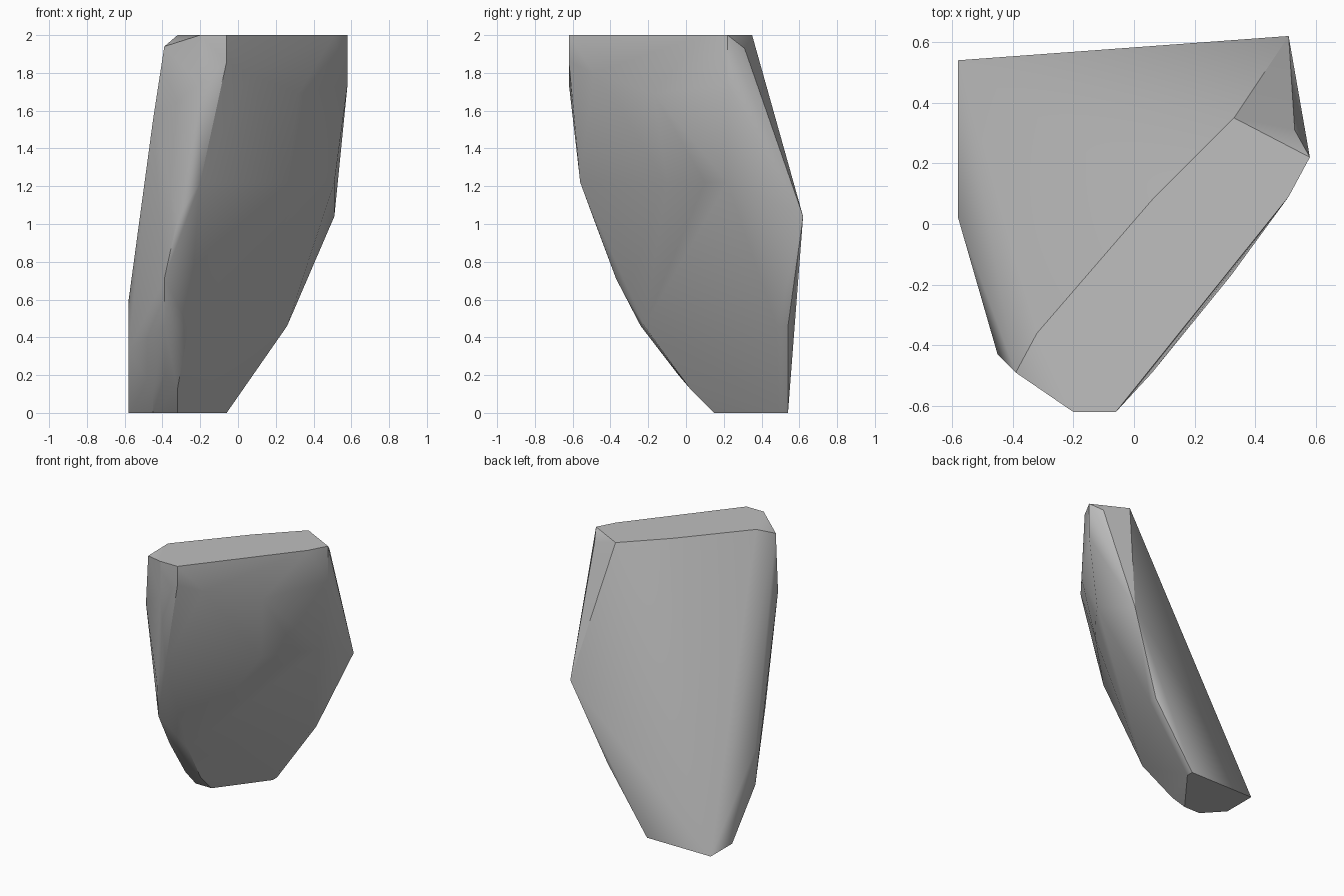
import bpy
import bmesh
from math import radians

default_cube = bpy.data.objects.get("Cube")
if default_cube:
    bpy.data.objects.remove(default_cube, do_unlink=True)


def make_material(name, colour):
    material = bpy.data.materials.new(name)
    material.use_nodes = True
    material.diffuse_color = colour
    material.node_tree.nodes["Principled BSDF"].inputs["Base Color"].default_value = colour
    return material


def at_height(outline, height):
    return [(x, y, height) for x, y in outline]


def build_hull(name, corners, material, crease_angle):
    """Wrap the corners in a convex shell, merge flat faces, smooth the rest."""
    shell = bmesh.new()
    for corner in corners:
        shell.verts.new(corner)
    result = bmesh.ops.convex_hull(shell, input=shell.verts[:])
    loose = {v for v in result["geom_interior"] + result["geom_unused"]
             if isinstance(v, bmesh.types.BMVert) and not v.link_faces}
    bmesh.ops.delete(shell, geom=list(loose), context="VERTS")
    bmesh.ops.dissolve_limit(shell, angle_limit=radians(1),
                             verts=shell.verts[:], edges=shell.edges[:])
    bmesh.ops.recalc_face_normals(shell, faces=shell.faces[:])
    mesh = bpy.data.meshes.new(name)
    shell.to_mesh(mesh)
    shell.free()
    mesh.materials.append(material)
    shard = bpy.data.objects.new(name, mesh)
    bpy.context.collection.objects.link(shard)
    bpy.ops.object.select_all(action="DESELECT")
    shard.select_set(True)
    bpy.context.view_layer.objects.active = shard
    bpy.ops.object.shade_smooth_by_angle(angle=radians(crease_angle))
    # Large faces keep a flat look, small ones act as rounded edges
    weighting = shard.modifiers.new("flat_large_faces", "WEIGHTED_NORMAL")
    weighting.keep_sharp = True
    return shard


# Flat base and flat top of the stone shard
base_outline = [(-.58, .54), (-.06, .54), (-.06, .49), (-.32, .15), (-.45, .15), (-.58, .29)]
top_outline = [(-.32, -.36), (.06, .08), (.33, .35), (.58, .22),
               (.51, .09), (-.06, -.62), (-.2, -.62)]

# Curved leading edge, rising from the base
keel = [(-.45, .03, .13), (-.32, .02, .13), (-.39, -.04, .2), (-.39, -.24, .46),
        (-.26, -.22, .46), (-.39, -.37, .71), (-.2, -.33, .8),
        (-.32, -.49, 1.03), (-.2, -.56, 1.22)]

# Ridge across the broad front, where it turns under
front_ridge = at_height([(.06, -.3), (.26, -.1), (.42, .1), (.51, .22)], 1.22)

# Upright upper part of the broad front
front_bulge = [(-.06, -.62, 1.86), (-.2, -.62, 1.74), (.06, -.49, 1.8),
               (.32, -.17, 1.69), (.58, .22, 1.74)]

# Narrow outer corners on each side
left_edge = [(.53, .31, 1.93), (.51, .62, 1.04), (.26, .54, .46), (.26, .48, .46)]
right_edge = [(-.58, .02, .33), (-.58, .02, .59), (-.45, -.43, 1.55), (-.39, -.49, 1.94)]

stone = make_material("grey stone", (.52, .52, .52, 1))
corners = at_height(base_outline, 0) + at_height(top_outline, 2)
corners += keel + front_ridge + front_bulge + left_edge + right_edge
build_hull("stone_shard", corners, stone, crease_angle=32)
